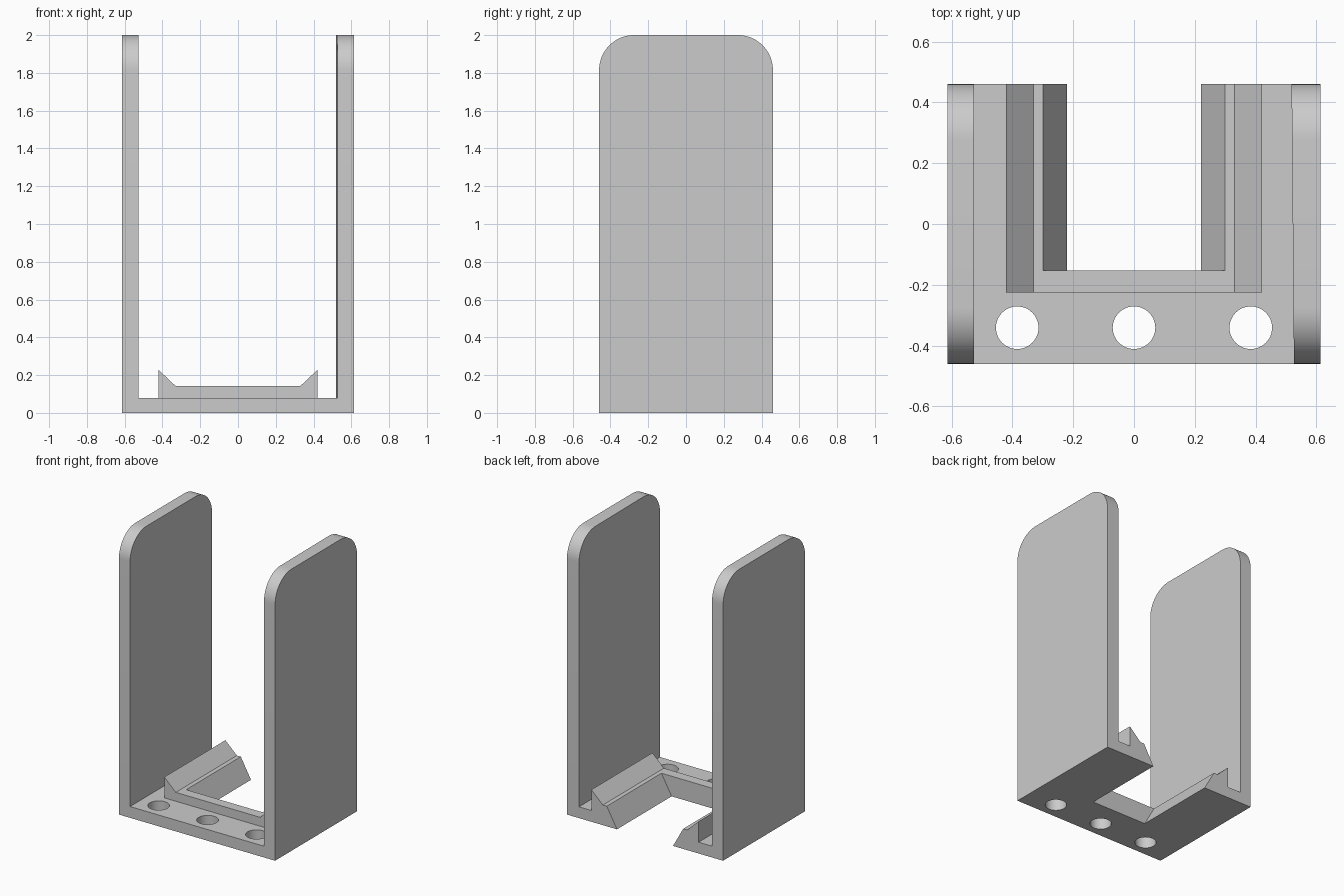
import bpy, bmesh, math
from mathutils import Vector

cube = bpy.data.objects.get("Cube")
if cube:
    bpy.data.objects.remove(cube, do_unlink=True)

grey = bpy.data.materials.new("light grey")
grey.use_nodes = True
grey.diffuse_color = (0.6, 0.6, 0.6, 1)
grey.node_tree.nodes["Principled BSDF"].inputs["Base Color"].default_value = (0.6, 0.6, 0.6, 1)


def prism(name, points, offset):
    """Closed solid made by extruding a flat outline along an offset."""
    bm = bmesh.new()
    face = bm.faces.new([bm.verts.new(p) for p in points])
    grown = bmesh.ops.extrude_face_region(bm, geom=[face])["geom"]
    bmesh.ops.translate(bm, vec=Vector(offset),
                        verts=[g for g in grown if isinstance(g, bmesh.types.BMVert)])
    bmesh.ops.recalc_face_normals(bm, faces=bm.faces)
    mesh = bpy.data.meshes.new(name)
    bm.to_mesh(mesh)
    bm.free()
    mesh.materials.append(grey)
    obj = bpy.data.objects.new(name, mesh)
    bpy.context.collection.objects.link(obj)
    return obj


def combine(target, other, operation):
    """Apply a boolean and remove the used part."""
    mod = target.modifiers.new("boolean", 'BOOLEAN')
    mod.operation, mod.solver, mod.object = operation, 'EXACT', other
    bpy.context.view_layer.objects.active = target
    bpy.ops.object.modifier_apply(modifier=mod.name)
    bpy.data.objects.remove(other, do_unlink=True)


W, D, H = 0.613, 0.46, 2.0      # half width, half depth, height
WALL_IN, BASE_H, RADIUS = 0.526, 0.08, 0.185

# Base plate
bracket = prism("bracket", [(-W, -D, 0), (W, -D, 0), (W, D, 0), (-W, D, 0)], (0, 0, BASE_H))

# Side walls with rounded top corners; the left one thickens slightly to the back
outline = [(-D, 0), (D, 0)]
for side, start in ((1, 0), (-1, 90)):
    for i in range(17):
        a = math.radians(start + 90 * i / 16)
        outline.append((side * (D - RADIUS) + RADIUS * math.cos(a),
                        H - RADIUS + RADIUS * math.sin(a)))
for side, taper in ((-1, 0), (1, 0.008)):
    wall = prism("side_wall", [(side * W, y, z) for y, z in outline],
                 (side * (WALL_IN - W), 0, 0))
    for v in wall.data.vertices:
        if abs(v.co.x) < W - 0.01:
            v.co.x -= taper * (v.co.y + D) / (2 * D)
    combine(bracket, wall, 'UNION')

# Raised U-shaped frame with sloped rails
half = [(0.331, 0.143), (0.421, 0.228), (0.421, 0.04)]
profile = half + [(-x, z) for x, z in reversed(half)]
frame = prism("rail_frame", [(x, -0.225, z) for x, z in profile], (0, D + 0.225, 0))
combine(bracket, frame, 'UNION')

# Dovetail opening through to the back
slot = [(0.14, -0.143), (0.38, 0.286), (-0.38, 0.286), (-0.14, -0.143)]
combine(bracket, prism("slot_cutter", [(x, -0.153, z) for x, z in slot], (0, 1, 0)), 'DIFFERENCE')

# Three screw holes along the front
for cx in (-0.384, 0, 0.384):
    ring = [(cx + 0.07 * math.cos(math.tau * i / 48),
             -0.341 + 0.07 * math.sin(math.tau * i / 48), -0.1) for i in range(48)]
    combine(bracket, prism("hole_cutter", ring, (0, 0, 0.3)), 'DIFFERENCE')

# Smooth round corners and holes, sharp everywhere else
bpy.ops.object.select_all(action='DESELECT')
bracket.select_set(True)
bpy.context.view_layer.objects.active = bracket
bpy.ops.object.shade_smooth_by_angle(angle=math.radians(30))
